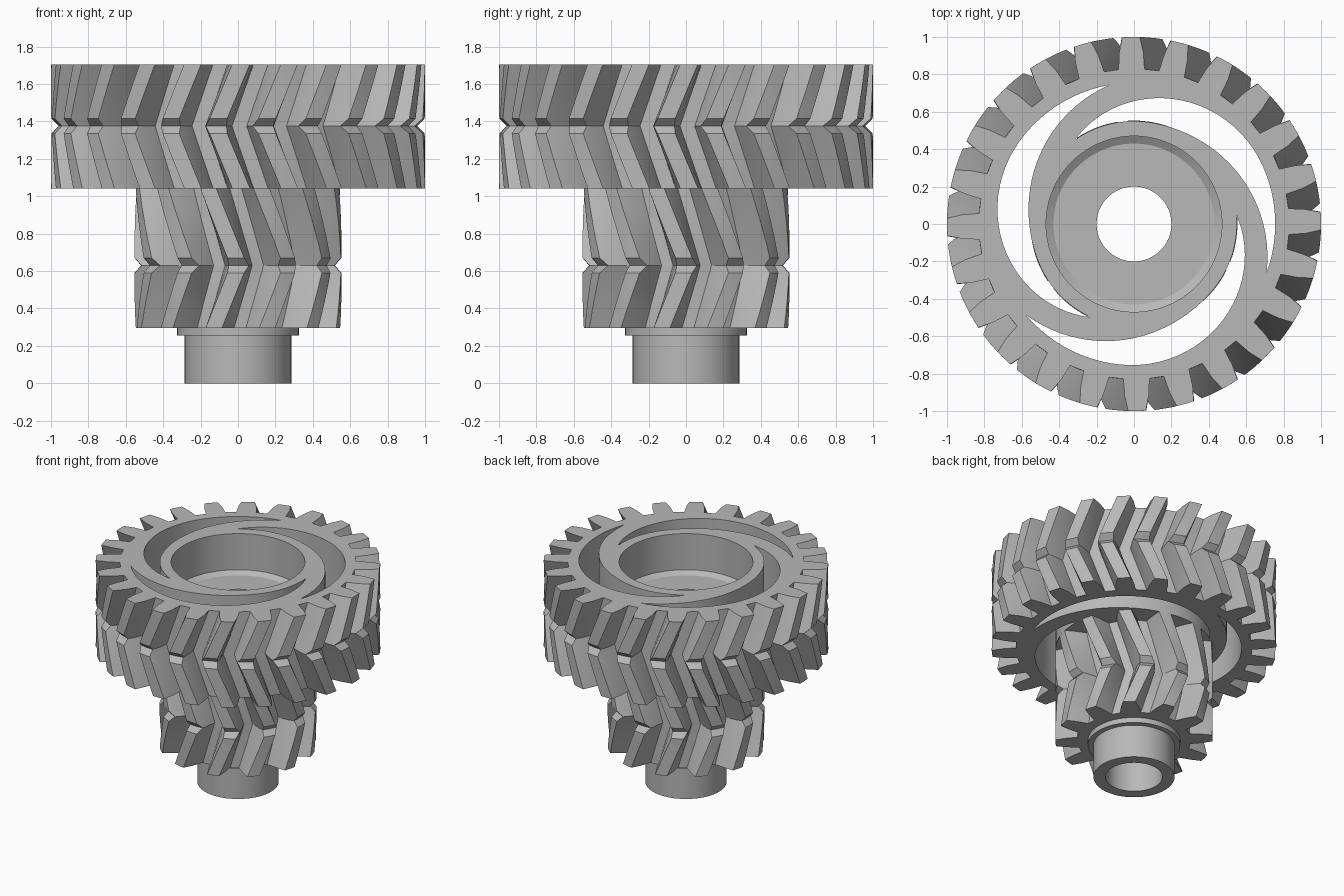
import bpy, bmesh
from math import sin, cos, radians, pi

if "Cube" in bpy.data.objects:
    bpy.data.objects.remove(bpy.data.objects["Cube"], do_unlink=True)

steel = bpy.data.materials.new("grey_steel")
steel.use_nodes = True
GREY = (0.48, 0.48, 0.48, 1)
steel.diffuse_color = GREY
steel.node_tree.nodes["Principled BSDF"].inputs["Base Color"].default_value = GREY


def polar(r, deg, z):
    return (r * cos(radians(deg)), r * sin(radians(deg)), z)


def loft(name, loops, tube=False):
    """Bridge equal loops of points; cap the ends, or close into a tube."""
    bm = bmesh.new()
    rings = [[bm.verts.new(p) for p in loop] for loop in loops]
    n = len(rings[0])
    pairs = list(zip(rings, rings[1:]))
    if tube:
        pairs.append((rings[-1], rings[0]))
    else:
        bm.faces.new(rings[0])
        bm.faces.new(rings[-1])
    for a, b in pairs:
        for i in range(n):
            j = (i + 1) % n
            bm.faces.new((a[i], a[j], b[j], b[i]))
    bmesh.ops.recalc_face_normals(bm, faces=bm.faces)
    mesh = bpy.data.meshes.new(name)
    bm.to_mesh(mesh)
    bm.free()
    mesh.materials.append(steel)
    obj = bpy.data.objects.new(name, mesh)
    bpy.context.collection.objects.link(obj)
    return obj


def lathe(name, profile, tube=False, sides=96):
    return loft(name, [[polar(r, 360 * i / sides, z) for i in range(sides)]
                       for r, z in profile], tube)


def activate(obj):
    bpy.ops.object.select_all(action="DESELECT")
    obj.select_set(True)
    bpy.context.view_layer.objects.active = obj


def cut(obj, cutter):
    mod = obj.modifiers.new("cut", "BOOLEAN")
    mod.operation, mod.solver, mod.object = "DIFFERENCE", "EXACT", cutter
    activate(obj)
    bpy.ops.object.modifier_apply(modifier=mod.name)
    bpy.data.objects.remove(cutter, do_unlink=True)


def gear_loop(teeth, flank, phase, z, limit):
    """Outline of one slice; flank is (radius, half angle) from root to tip."""
    (r0, a0), (r1, a1), (r2, a2) = flank
    t = (limit - r1) / (r2 - r1)
    half = [(r0, a0), (r1, a1), (limit, a1 + (a2 - a1) * t)]
    side = [(r, -a) for r, a in half] + [(limit, 0)] + [(r, a) for r, a in half[::-1]]
    return [polar(r, phase + a + 360 * k / teeth, z)
            for k in range(teeth) for r, a in side]


def herringbone(name, teeth, flank, bottom, mid, top, phase, rate, notch):
    """Double helical gear with a V groove round the tooth tips at mid height."""
    tip, g = flank[-1][0], 0.04
    low = [bottom + (mid - g - bottom) * i / 4 for i in range(5)]
    high = [mid + g + (top - mid - g) * i / 4 for i in range(5)]
    loops = [gear_loop(teeth, flank, phase + rate * abs(z - mid), z,
                       tip - notch if z == mid else tip)
             for z in low + [mid] + high]
    return loft(name, loops)


# Large gear
large = herringbone("large_gear", 24, [(0.83, 4.8), (0.92, 4.0), (1.0, 2.7)],
                    1.04, 1.375, 1.705, -7, 24, 0.04)


# Three swirling crescent slots through the large gear
def swirl(t):
    return sin(min(max(t, 0) / 100, 1) * pi / 2)


SPAN, STEPS = 145, 36
for start in (100, 220, 340):
    ts = [SPAN * i / STEPS for i in range(STEPS + 1)]
    edge = [(0.755 - 0.205 * swirl(t), t) for t in ts]
    edge += [(0.55 + 0.205 * swirl(SPAN - t), t) for t in ts[-2:0:-1]]
    cut(large, loft("slot_cutter", [[polar(r, start + t, z) for r, t in edge]
                                    for z in (0.9, 1.9)]))

# Recess with a chamfered floor, and the bore below it
cut(large, lathe("recess_cutter", [(0.2, 0.9), (0.2, 1.4), (0.43, 1.4),
                                   (0.47, 1.425), (0.47, 1.9)]))

# Small gear
small = herringbone("small_gear", 12, [(0.4, 10.5), (0.48, 7.5), (0.553, 4.6)],
                    0.295, 0.63, 1.04, 0.5, -42, 0.035)
cut(small, lathe("bore_cutter", [(0.2, 0.1), (0.2, 1.2)]))

# Hub with its collar
hub = lathe("hub", [(0.2, 0), (0.285, 0), (0.285, 0.255), (0.325, 0.255),
                    (0.325, 0.295), (0.2, 0.295)], tube=True)

for part in (large, small, hub):
    activate(part)
    bpy.ops.object.shade_smooth_by_angle(angle=radians(12))
